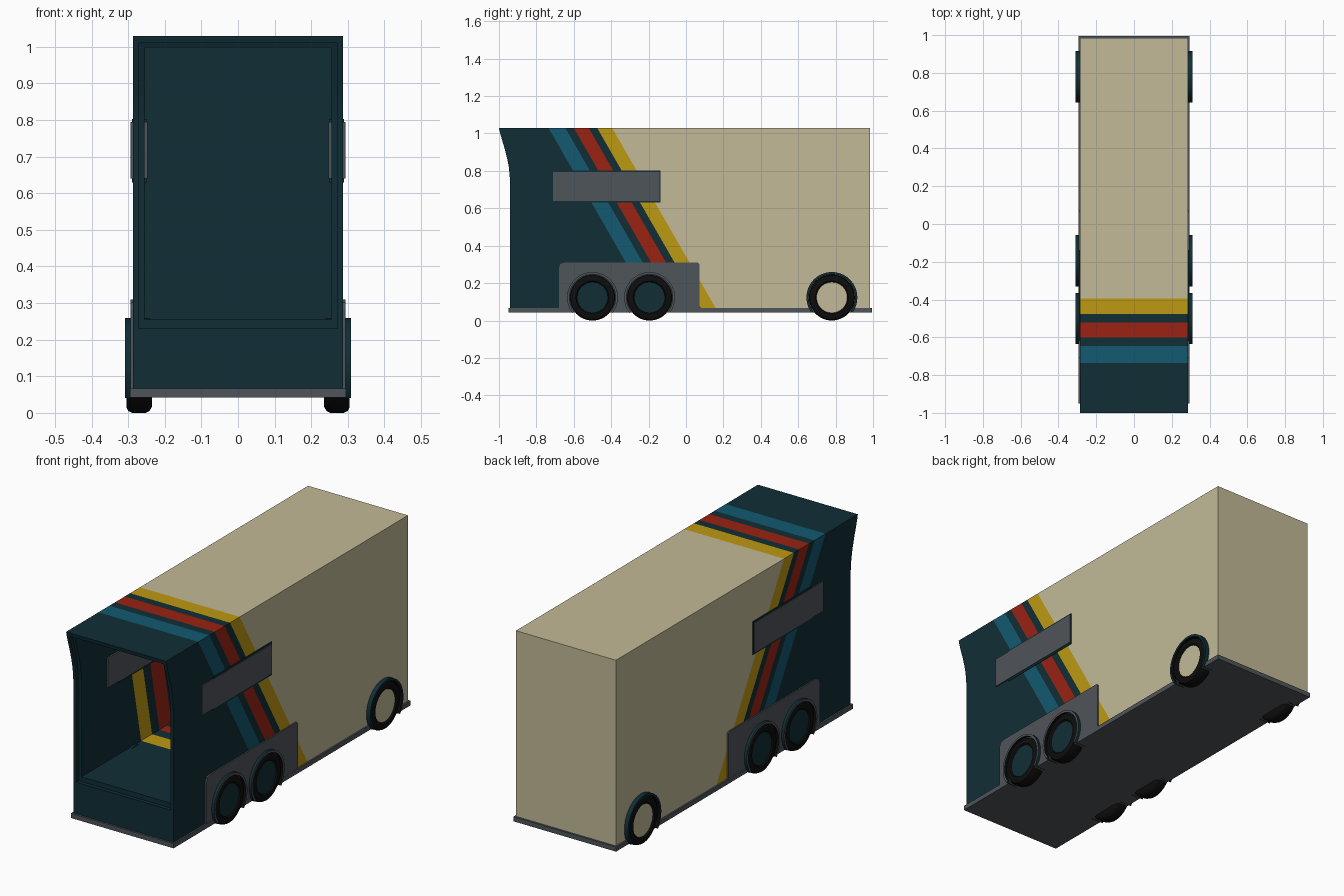
import bpy, bmesh, math

if "Cube" in bpy.data.objects:
    bpy.data.objects.remove(bpy.data.objects["Cube"])

# Flat colours
COLOURS = {
    "dark_teal": (0.005, 0.027, 0.036),
    "cream": (0.54, 0.49, 0.31),
    "blue": (0.006, 0.1, 0.16),
    "red": (0.32, 0.016, 0.006),
    "yellow": (0.51, 0.32, 0.006),
    "grey": (0.078, 0.09, 0.102),
    "black": (0.004, 0.004, 0.004),
}
MATS = []
for name, rgb in COLOURS.items():
    m = bpy.data.materials.new(name)
    m.use_nodes = True
    m.diffuse_color = (*rgb, 1)
    bsdf = m.node_tree.nodes["Principled BSDF"]
    bsdf.inputs["Base Color"].default_value = (*rgb, 1)
    bsdf.inputs["Roughness"].default_value = 0.8
    MATS.append(m)
INDEX = {n: i for i, n in enumerate(COLOURS)}


def finish(bm, name):
    bmesh.ops.recalc_face_normals(bm, faces=bm.faces)
    mesh = bpy.data.meshes.new(name)
    bm.to_mesh(mesh)
    bm.free()
    for m in MATS:
        mesh.materials.append(m)
    ob = bpy.data.objects.new(name, mesh)
    bpy.context.collection.objects.link(ob)
    return ob


def smooth(ob):
    bpy.ops.object.select_all(action="DESELECT")
    ob.select_set(True)
    bpy.context.view_layer.objects.active = ob
    bpy.ops.object.shade_smooth_by_angle(angle=math.radians(35))


def prism(name, profile, x0, x1, colour="dark_teal", bands=None, slope=0):
    """Extrude a (y, z) profile along x; bands paint it in slanted stripes."""
    bm = bmesh.new()
    a = [bm.verts.new((x0, y, z)) for y, z in profile]
    b = [bm.verts.new((x1, y, z)) for y, z in profile]
    bm.faces.new(a)
    bm.faces.new(b)
    for i in range(len(a)):
        j = (i + 1) % len(a)
        bm.faces.new((a[i], a[j], b[j], b[i]))
    for limit, _ in bands or []:
        bmesh.ops.bisect_plane(bm, geom=bm.verts[:] + bm.edges[:] + bm.faces[:],
                               plane_co=(0, limit, 0), plane_no=(0, 1, slope))
    for f in bm.faces:
        c = f.calc_center_median()
        u = c.y + slope * c.z
        tone = next((n for limit, n in bands or [] if u < limit), colour)
        f.material_index = INDEX[tone]
    return finish(bm, name)


def rect(y0, y1, z0, z1):
    return [(y0, z0), (y1, z0), (y1, z1), (y0, z1)]


def lathe(name, profile, tones, side, y, z, start=0, end=360, steps=48):
    """Turn an (x, radius) profile around an axle, one colour per segment."""
    bm = bmesh.new()
    full = end - start == 360
    rings = []
    for k in range(steps if full else steps + 1):
        t = math.radians(start + (end - start) * k / steps)
        rings.append([bm.verts.new((side * x, y + r * math.cos(t), z + r * math.sin(t)))
                      for x, r in profile])
    for k in range(steps):
        p, q = rings[k], rings[(k + 1) % len(rings)]
        for i, tone in enumerate(tones):
            j = (i + 1) % len(profile)
            bm.faces.new((p[i], p[j], q[j], q[i])).material_index = INDEX[tone]
    if not full:
        for ring in (rings[0], rings[-1]):
            bm.faces.new(ring)
    bmesh.ops.remove_doubles(bm, verts=bm.verts, dist=1e-5)
    ob = finish(bm, name)
    smooth(ob)


def cut(target, cutter):
    mod = target.modifiers.new("cut", "BOOLEAN")
    mod.operation = "DIFFERENCE"
    mod.solver = "EXACT"
    mod.object = cutter
    bpy.ops.object.select_all(action="DESELECT")
    bpy.context.view_layer.objects.active = target
    target.select_set(True)
    bpy.ops.object.modifier_apply(modifier=mod.name)
    bpy.data.objects.remove(cutter)


# Body: tall box with flared front edge and slanted stripes
FLARE = [(-0.94, 0.74), (-0.947, 0.82), (-0.957, 0.87), (-0.97, 0.92),
         (-0.985, 0.97), (-0.996, 1.01)]
outside = [(-0.143, "dark_teal"), (-0.053, "blue"), (-0.008, "dark_teal"),
           (0.072, "red"), (0.117, "dark_teal"), (0.197, "yellow")]
body = prism("body", [(0.985, 1.03), (0.985, 0.06), (-0.94, 0.06)] + FLARE + [(-1, 1.03)],
             -0.287, 0.287, "cream", outside, 0.575)

# Shallow windscreen recess that follows the flare
recess = [(-1.2, 0.23), (-0.92, 0.23)] + [(y + 0.02, z) for y, z in FLARE] + [(-1.2, 1.01)]
cut(body, prism("recess_cutter", recess, -0.27, 0.27))

# Open cabin with stripes around its lining
inside = [(-0.38, "dark_teal"), (-0.29, "yellow"), (-0.23, "dark_teal"),
          (-0.13, "red"), (-0.07, "dark_teal"), (0.03, "blue")]
cut(body, prism("cabin_cutter", rect(-1.2, 0.4, 0.255, 0.998), -0.255, 0.255,
                "dark_teal", inside, 0.2))
smooth(body)

# Chassis plate
prism("chassis", rect(-0.95, 0.995, 0.042, 0.066), -0.295, 0.295, "grey")

TYRE = [(0.235, 0), (0.235, 0.106), (0.242, 0.118), (0.252, 0.123), (0.288, 0.123),
        (0.3, 0.118), (0.305, 0.108), (0.305, 0.088), (0.298, 0.082), (0.298, 0)]
ARCH = [(0.24, 0.124), (0.309, 0.124), (0.309, 0.136), (0.24, 0.136)]
AXLES = {"front": -0.5, "middle": -0.195, "rear": 0.78}

for side, label in ((1, "left"), (-1, "right")):
    # Side window panel and its trim
    prism(f"window_trim_{label}", rect(-0.62, -0.137, 0.63, 0.803),
          side * 0.25, side * 0.29)
    prism(f"window_panel_{label}", rect(-0.71, -0.142, 0.64, 0.794),
          side * 0.247, side * 0.293, "grey")
    # Fender panel around the front wheel pair, with rounded upper corners
    fender = [(-0.68, 0.06), (0.072, 0.06), (0.072, 0.302), (0.064, 0.31),
              (-0.65, 0.31), (-0.672, 0.302), (-0.68, 0.28)]
    prism(f"fender_panel_{label}", fender, side * 0.28, side * 0.294, "grey")
    # Wheels and arches
    for place, y in AXLES.items():
        hub = "cream" if place == "rear" else "dark_teal"
        face = "dark_teal" if place == "rear" else "grey"
        lathe(f"{place}_wheel_{label}", TYRE, ["black"] * 8 + [hub], side, y, 0.123)
        lathe(f"{place}_arch_{label}", ARCH, ["black", face, "dark_teal", "dark_teal"],
              side, y, 0.123, -37, 217)
